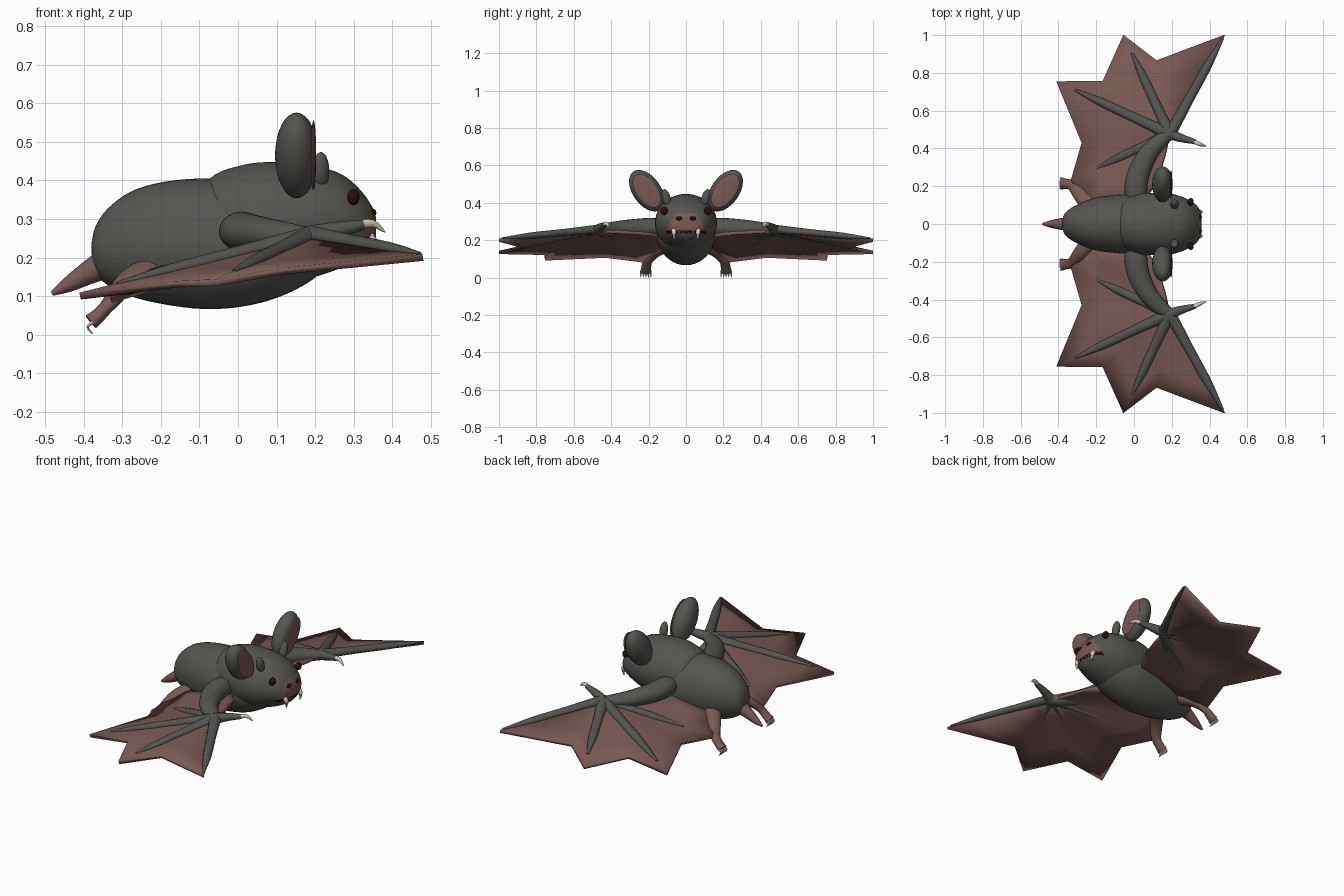
import bpy, bmesh, math
from mathutils import Vector, Matrix

cube = bpy.data.objects.get("Cube")
if cube:
    bpy.data.objects.remove(cube, do_unlink=True)


def material(name, rgb):
    m = bpy.data.materials.new(name)
    m.use_nodes = True
    m.diffuse_color = (*rgb, 1)
    m.node_tree.nodes["Principled BSDF"].inputs["Base Color"].default_value = (*rgb, 1)
    return m


FUR = material("grey fur", (0.09, 0.09, 0.08))
SKIN = material("pink skin", (0.19, 0.1, 0.09))
DARK = material("dark red", (0.025, 0.004, 0.004))
IVORY = material("ivory", (0.66, 0.62, 0.46))


def finish(name, bm, mats, pair=False, thickness=0):
    bmesh.ops.recalc_face_normals(bm, faces=bm.faces)
    mesh = bpy.data.meshes.new(name)
    bm.to_mesh(mesh)
    bm.free()
    ob = bpy.data.objects.new(name, mesh)
    bpy.context.collection.objects.link(ob)
    for m in mats:
        mesh.materials.append(m)
    if thickness:
        solid = ob.modifiers.new("thickness", 'SOLIDIFY')
        solid.thickness, solid.offset = thickness, 0
    if pair:
        mirror = ob.modifiers.new("other side", 'MIRROR')
        mirror.use_axis = (False, True, False)
        mirror.use_mirror_merge = False
    bpy.ops.object.select_all(action='DESELECT')
    ob.select_set(True)
    bpy.context.view_layer.objects.active = ob
    bpy.ops.object.shade_smooth_by_angle(angle=math.radians(45))
    return ob


def smooth_path(points, steps):
    """Catmull-Rom through tuples of any length."""
    pts = [Vector(p) for p in points]
    pts = [pts[0] * 2 - pts[1]] + pts + [pts[-1] * 2 - pts[-2]]
    out = []
    for a, b, c, d in zip(pts, pts[1:], pts[2:], pts[3:]):
        for i in range(steps):
            t = i / steps
            out.append((b * 2 + (c - a) * t + (a * 2 - b * 5 + c * 4 - d) * t ** 2
                        + (b * 3 - a - c * 3 + d) * t ** 3) / 2)
    return out + [pts[-2]]


def loft(bm, points, steps=4, sides=12, axis=None):
    """Skin elliptical rings along points of (x, y, z, half width, half height)."""
    path = smooth_path(points, steps)
    rings = []
    for i, p in enumerate(path):
        ahead, behind = path[min(i + 1, len(path) - 1)], path[max(i - 1, 0)]
        along = Vector(axis) if axis else Vector((ahead - behind)[:3]).normalized()
        side = along.cross(Vector((0, 0, 1))).normalized()
        up = side.cross(along)
        ring = []
        for k in range(sides):
            a = math.tau * k / sides
            ring.append(bm.verts.new(Vector(p[:3]) + side * math.cos(a) * p[3] + up * math.sin(a) * p[4]))
        rings.append(ring)
    for r, s in zip(rings, rings[1:]):
        for k in range(sides):
            n = (k + 1) % sides
            bm.faces.new((r[k], r[n], s[n], s[k]))
    for p, r in ((path[0], rings[0]), (path[-1], rings[-1])):
        tip = bm.verts.new(p[:3])
        for k in range(sides):
            bm.faces.new((tip, r[k], r[(k + 1) % sides]))


def tube(name, paths, mat, pair=False, flat=1, **kw):
    bm = bmesh.new()
    for path in paths:
        loft(bm, [(*p[:3], p[3], p[3] * flat) for p in path], **kw)
    return finish(name, bm, [mat], pair)


def body_part(name, profile, mats, steps, sides, rule=None):
    """Profile rows: x, bottom, top, half width."""
    bm = bmesh.new()
    loft(bm, [(x, 0, (lo + hi) / 2, w, (hi - lo) / 2) for x, lo, hi, w in profile],
         steps, sides, axis=(1, 0, 0))
    for f in bm.faces:
        f.material_index = rule(f.calc_center_median()) if rule else 0
    return finish(name, bm, mats)


def ellipsoid(name, centre, size, mat, tilt=0, cut=1, pair=True):
    bm = bmesh.new()
    bmesh.ops.create_uvsphere(bm, u_segments=24, v_segments=16, radius=1)
    for v in bm.verts:
        v.co.x = min(v.co.x, cut)
    bm.transform(Matrix.Translation(centre) @ Matrix.Rotation(math.radians(tilt), 4, 'X')
                 @ Matrix.Diagonal((*size, 1)))
    return finish(name, bm, [mat], pair)


# Torso and head
body_part("torso", [(-0.38, 0.21, 0.24, 0.015), (-0.37, 0.16, 0.28, 0.05), (-0.34, 0.13, 0.325, 0.08),
                    (-0.28, 0.1, 0.37, 0.112), (-0.2, 0.08, 0.395, 0.14), (-0.1, 0.067, 0.405, 0.153),
                    (0, 0.071, 0.4, 0.158), (0.1, 0.095, 0.37, 0.15), (0.19, 0.14, 0.34, 0.12),
                    (0.24, 0.19, 0.29, 0.07)], [FUR], 5, 40)


def face_colour(c):
    if c.x > 0.27 and 0.235 < c.z < 0.253 and abs(c.y) < 0.105:
        return 2
    if c.x > 0.27 and 0.253 <= c.z < 0.345 and abs(c.y) < 0.055 + (0.345 - c.z) * 0.55:
        return 1
    return 0


body_part("head", [(-0.1, 0.3, 0.37, 0.05), (-0.06, 0.2, 0.415, 0.12), (0, 0.15, 0.437, 0.15),
                   (0.06, 0.14, 0.447, 0.163), (0.14, 0.14, 0.446, 0.165), (0.2, 0.15, 0.438, 0.16),
                   (0.26, 0.17, 0.42, 0.142), (0.3, 0.187, 0.393, 0.122), (0.33, 0.205, 0.36, 0.1),
                   (0.35, 0.228, 0.328, 0.07), (0.358, 0.255, 0.305, 0.035)],
          [FUR, SKIN, DARK], 8, 128, face_colour)

# Ears and face
ellipsoid("ear_shells", (0.152, 0.21, 0.465), (0.056, 0.075, 0.125), FUR, tilt=-35, cut=0.75)
ellipsoid("inner_ears", (0.196, 0.21, 0.465), (0.007, 0.058, 0.103), SKIN, tilt=-35)
ellipsoid("ear_flaps", (0.215, 0.105, 0.425), (0.022, 0.022, 0.05), FUR, tilt=-15)
ellipsoid("eyes", (0.3, 0.117, 0.357), (0.016, 0.02, 0.021), DARK)
ellipsoid("nostrils", (0.35, 0.036, 0.316), (0.009, 0.018, 0.011), DARK)
tube("fangs", [[(0.338, 0.064, 0.258, 0.014), (0.352, 0.064, 0.235, 0.011), (0.35, 0.062, 0.2, 0.002)]],
     IVORY, True)
tube("small_teeth", [[(0.347, y, 0.254, 0.007), (0.354, y, 0.236, 0.002)] for y in (0.016, 0.038)],
     IVORY, True, steps=2, sides=8)

# Wing membrane: a fan of quads from the wrist to the scalloped outline
wrist = Vector((0.19, 0.475, 0.25))
tips = [Vector(p) for p in ((0.48, 1, 0.2), (-0.055, 1, 0.135), (-0.41, 0.755, 0.1), (-0.33, 0.235, 0.09))]
notches = [Vector(p) for p in ((0.12, 0.865, 0.165), (-0.165, 0.755, 0.13), (-0.275, 0.43, 0.115))]
outline = [tips[0]]
for notch, tip in zip(notches, tips[1:]):
    outline += [notch, tip]
outline += [Vector(p) for p in ((-0.28, 0.1, 0.15), (-0.12, 0.1, 0.19), (0.03, 0.1, 0.22),
                                (0.12, 0.21, 0.235), (0.165, 0.36, 0.245))]
bm = bmesh.new()
hub = bm.verts.new(wrist)
rows = [[bm.verts.new(wrist.lerp(p, t)) for t in (0.25, 0.5, 0.75, 1)] for p in outline]
for r, s in zip(rows, rows[1:]):
    bm.faces.new((hub, r[0], s[0]))
    for i in range(3):
        bm.faces.new((r[i], r[i + 1], s[i + 1], s[i]))
finish("wing_membranes", bm, [SKIN], True, 0.018)

# Finger bones lie on top of the membrane
fingers = []
for tip, reach in zip(tips, (0.97, 0.82, 0.84, 0.74)):
    ray = []
    for t, r in ((0, 0.032), (0.35, 0.025), (0.7, 0.022), (1, 0.006)):
        ray.append((*(wrist.lerp(tip, t * reach) + Vector((0, 0, 0.009))), r))
    fingers.append(ray)
tube("finger_bones", fingers, FUR, True, flat=0.75)

# Arms, thumbs and thumb claws
tube("arms", [[(0.02, 0.1, 0.265, 0.05), (0.01, 0.18, 0.268, 0.06), (0.025, 0.27, 0.265, 0.058),
               (0.075, 0.37, 0.26, 0.05), (0.14, 0.44, 0.255, 0.04), (0.21, 0.49, 0.25, 0.025)]],
     FUR, True, flat=0.85, sides=20, steps=6)
tube("thumbs", [[(0.18, 0.48, 0.252, 0.03), (0.25, 0.455, 0.27, 0.022), (0.325, 0.435, 0.285, 0.013)]],
     FUR, True)
tube("thumb_claws", [[(0.315, 0.438, 0.285, 0.012), (0.35, 0.422, 0.288, 0.01), (0.382, 0.412, 0.266, 0.002)]],
     IVORY, True)

# Tail, legs and toe claws
tube("tail", [[(-0.32, 0, 0.195, 0.045), (-0.38, 0, 0.165, 0.032), (-0.44, 0, 0.13, 0.02),
               (-0.483, 0, 0.106, 0.006)]], SKIN)
tube("legs", [[(-0.24, 0.1, 0.165, 0.045), (-0.29, 0.16, 0.135, 0.036), (-0.33, 0.205, 0.085, 0.027),
               (-0.362, 0.213, 0.05, 0.027), (-0.382, 0.215, 0.033, 0.03)]], SKIN, True, flat=0.7)
tube("toe_claws", [[(-0.376, 0.188 + 0.0135 * i, 0.032, 0.005), (-0.39, 0.188 + 0.0135 * i, 0.019, 0.004),
                    (-0.378, 0.188 + 0.0135 * i, 0.002, 0.002)] for i in range(5)], IVORY, True, sides=6)
